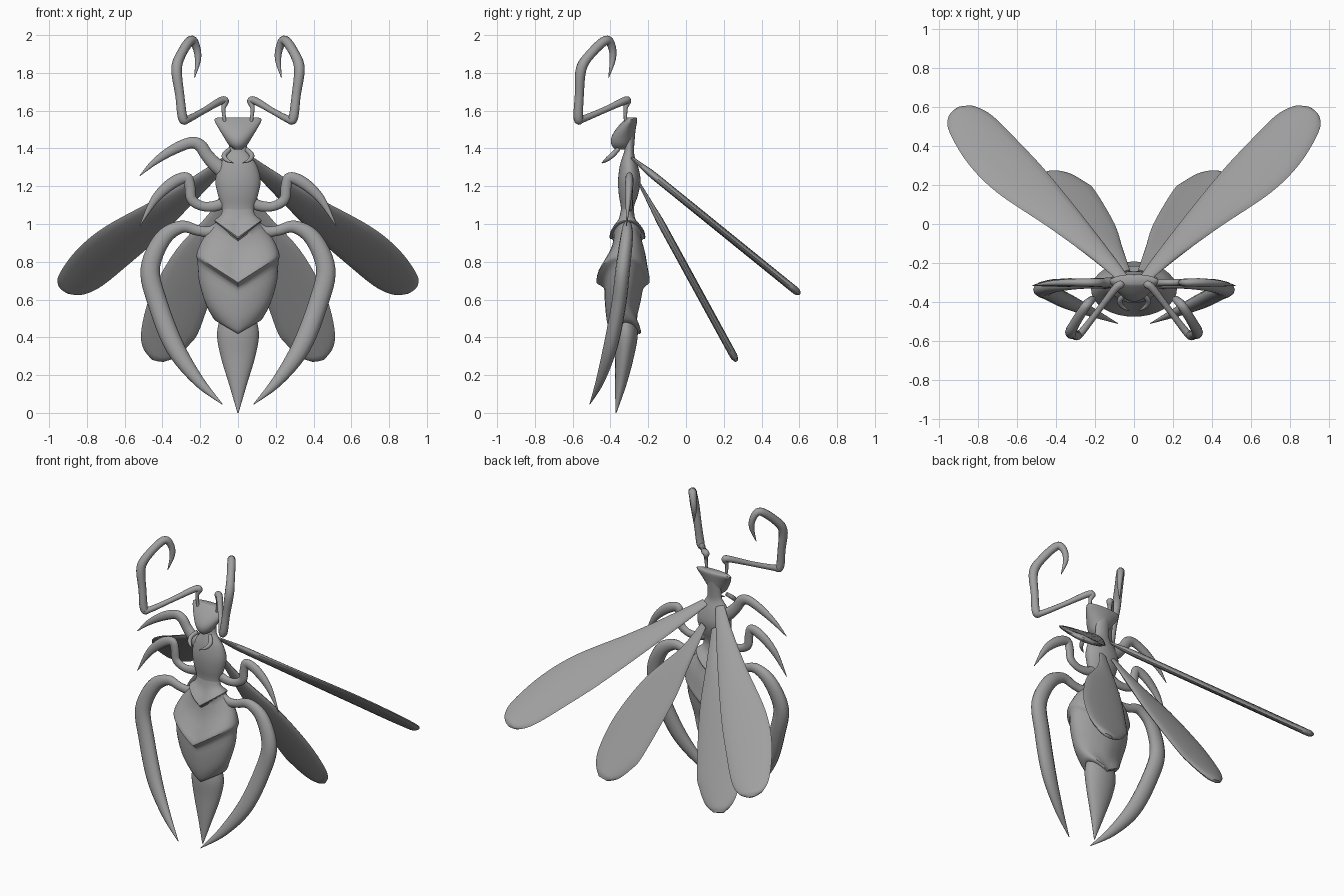
import bpy, bmesh, math
from mathutils import Vector

cube = bpy.data.objects.get("Cube")
if cube:
    bpy.data.objects.remove(cube, do_unlink=True)

grey = bpy.data.materials.new("matte_grey")
grey.use_nodes = True
grey.diffuse_color = (0.35, 0.35, 0.35, 1)
grey.node_tree.nodes["Principled BSDF"].inputs["Base Color"].default_value = (0.35, 0.35, 0.35, 1)
TAU = 2 * math.pi


def smooth_rows(rows, steps):
    """Catmull-Rom interpolation through rows of numbers."""
    rows = [Vector(r) for r in rows]
    out = []
    for i in range(len(rows) - 1):
        a, b, c, d = rows[max(i - 1, 0)], rows[i], rows[i + 1], rows[min(i + 2, len(rows) - 1)]
        for k in range(steps):
            t = k / steps
            out.append(b + (c - a) * (t / 2) + (a * 2 - b * 5 + c * 4 - d) * (t * t / 2)
                       + (b * 3 - a - c * 3 + d) * (t ** 3 / 2))
    return out + [rows[-1]]


def skin(name, rings, angle=40):
    """Join rings of points into a closed, smooth-shaded surface."""
    bm = bmesh.new()
    loops = [[bm.verts.new(p) for p in ring] for ring in rings]
    n = len(loops[0])
    for a, b in zip(loops, loops[1:]):
        for i in range(n):
            bm.faces.new((a[i], a[(i + 1) % n], b[(i + 1) % n], b[i]))
    bm.faces.new(loops[0])
    bm.faces.new(loops[-1])
    bmesh.ops.recalc_face_normals(bm, faces=bm.faces)
    mesh = bpy.data.meshes.new(name)
    bm.to_mesh(mesh)
    bm.free()
    mesh.materials.append(grey)
    obj = bpy.data.objects.new(name, mesh)
    bpy.context.collection.objects.link(obj)
    bpy.ops.object.select_all(action="DESELECT")
    obj.select_set(True)
    bpy.context.view_layer.objects.active = obj
    bpy.ops.object.shade_smooth_by_angle(angle=math.radians(angle))


def torso(name, rows, steps=3, sides=32):
    """Rows: side height, half width, front y, back y, V-shaped drop."""
    rings = []
    for z, w, front, back, drop in smooth_rows(rows, steps):
        ring = []
        for i in range(sides):
            s, c = math.sin(TAU * i / sides), math.cos(TAU * i / sides)
            ring.append((w * s, (front + back) / 2 + (front - back) / 2 * c,
                         z - drop * (1 - abs(s))))
        rings.append(ring)
    skin(name, rings)


def limb(name, side, rows, flat=1.0, steps=6, sides=12):
    """Tapered tube; rows: x, y, z, radius. flat squeezes it along y."""
    path = smooth_rows(rows, steps)
    rings = []
    for i, p in enumerate(path):
        tangent = (path[min(i + 1, len(path) - 1)] - path[max(i - 1, 0)]).to_3d().normalized()
        u = tangent.cross(Vector((0, 1, 0))).normalized()
        v = u.cross(tangent)
        r = max(p[3], 0.002)
        ring = []
        for k in range(sides):
            a = TAU * k / sides
            q = p.to_3d() + u * (r * math.cos(a)) + v * (r * flat * math.sin(a))
            ring.append((q.x * side, q.y, q.z))
        rings.append(ring)
    skin(name, rings, 60)


def wing(name, side, rows, place, normal, thick):
    """Lens-section blade; rows: inner edge pair, outer edge pair."""
    normal = Vector(normal)
    path = smooth_rows(rows, 5)
    rings = []
    for i, (a, b, c, d) in enumerate(path):
        inner, outer = place(a, b), place(c, d)
        mid, half = (inner + outer) / 2, (outer - inner) / 2
        t = min(thick, half.length * 0.3)
        ring = []
        for k in range(16):
            ang = TAU * k / 16
            q = mid + half * math.cos(ang) + normal * (t * math.sin(ang))
            ring.append((q.x * side, q.y, q.z))
        rings.append(ring)
    skin(name, rings, 50)


# Head: flat-topped wedge narrowing to the jaw
torso("head", [
    (1.565, .10, -.31, -.265, 0), (1.553, .125, -.325, -.258, 0),
    (1.51, .105, -.365, -.265, 0), (1.46, .075, -.395, -.275, 0),
    (1.42, .05, -.395, -.29, 0), (1.395, .02, -.375, -.31, 0)])

# Neck and thorax
torso("thorax", [
    (1.50, .05, -.33, -.267, 0), (1.40, .048, -.325, -.275, 0),
    (1.36, .065, -.335, -.272, 0), (1.31, .10, -.35, -.255, 0),
    (1.23, .12, -.36, -.24, 0), (1.15, .105, -.355, -.255, 0),
    (1.09, .085, -.345, -.275, 0), (1.02, .085, -.345, -.27, 0)])

# Abdomen: overlapping plates with V-shaped lower lips, then the sting
torso("abdomen", [
    (1.09, .082, -.342, -.277, 0), (1.05, .09, -.36, -.265, .04),
    (1.02, .125, -.405, -.215, .09), (1.00, .122, -.385, -.235, .09),
    (.93, .18, -.405, -.215, .10), (.87, .21, -.45, -.20, .13),
    (.83, .22, -.475, -.193, .14), (.80, .214, -.435, -.225, .14),
    (.70, .207, -.43, -.24, .11), (.58, .172, -.42, -.26, .09),
    (.50, .13, -.40, -.238, .075), (.48, .105, -.375, -.262, .06)])
torso("sting", [
    (.52, .09, -.37, -.27, 0), (.42, .111, -.38, -.255, 0),
    (.30, .092, -.375, -.275, 0), (.15, .047, -.375, -.315, 0),
    (0, .003, -.374, -.368, 0)], steps=5)

for label, s in (("left", 1), ("right", -1)):
    # Antennae and jaws
    limb(label + "_antenna", s, [
        (.07, -.32, 1.54, .009), (.077, -.32, 1.61, .011), (.068, -.31, 1.65, .02),
        (.095, -.33, 1.65, .02), (.18, -.44, 1.60, .016), (.265, -.55, 1.555, .019),
        (.292, -.57, 1.56, .025), (.308, -.565, 1.68, .024), (.325, -.555, 1.82, .028),
        (.30, -.505, 1.90, .026), (.25, -.425, 1.972, .025), (.222, -.393, 1.94, .021),
        (.212, -.388, 1.87, .016), (.23, -.41, 1.775, .002)])
    limb(label + "_jaw", s, [
        (.045, -.36, 1.395, .012), (.072, -.39, 1.365, .014),
        (.062, -.42, 1.34, .011), (.025, -.445, 1.323, .002)])

    # Middle and hind legs
    limb(label + "_middle_leg", s, [
        (.06, -.30, 1.12, .03), (.12, -.30, 1.095, .028), (.19, -.30, 1.095, .025),
        (.245, -.30, 1.13, .027), (.255, -.30, 1.20, .028), (.275, -.30, 1.245, .029),
        (.35, -.30, 1.215, .031), (.44, -.305, 1.13, .022), (.52, -.315, .99, .002)], flat=.7)
    limb(label + "_hind_leg", s, [
        (.08, -.31, 1.0, .03), (.14, -.31, .96, .03), (.21, -.31, .965, .027),
        (.30, -.31, .985, .033), (.40, -.315, .92, .045), (.465, -.335, .76, .051),
        (.425, -.355, .58, .052), (.335, -.40, .35, .05), (.21, -.455, .17, .03),
        (.082, -.51, .045, .002)], flat=.75)

    # Wings: flat blades swept backward and down
    wing(label + "_upper_wing", s, [
        (.03, -.27, .08, -.29), (.10, -.17, .24, -.16), (.27, .05, .44, -.015),
        (.45, .27, .70, .16), (.58, .41, .85, .31), (.72, .55, .945, .47),
        (.81, .60, .952, .545), (.885, .602, .92, .585)],
        lambda x, y: Vector((x, y, 1.32 - (y + .25) * .81)), (0, .63, .777), .02)
    wing(label + "_lower_wing", s, [
        (.02, 1.2, .06, 1.22), (.06, .98, .15, 1.06), (.10, .76, .33, .86),
        (.20, .45, .46, .63), (.25, .37, .51, .45), (.32, .30, .505, .35),
        (.39, .272, .46, .285)],
        lambda x, z: Vector((x, -.25 + (1.22 - z) * .547, z)), (0, .877, .48), .02)

# Single front leg on the right
limb("right_front_leg", -1, [
    (.06, -.30, 1.27, .045), (.12, -.30, 1.315, .038), (.165, -.30, 1.365, .034),
    (.20, -.30, 1.415, .033), (.25, -.30, 1.43, .03), (.34, -.30, 1.395, .027),
    (.44, -.305, 1.33, .017), (.52, -.315, 1.255, .002)], flat=.7)
